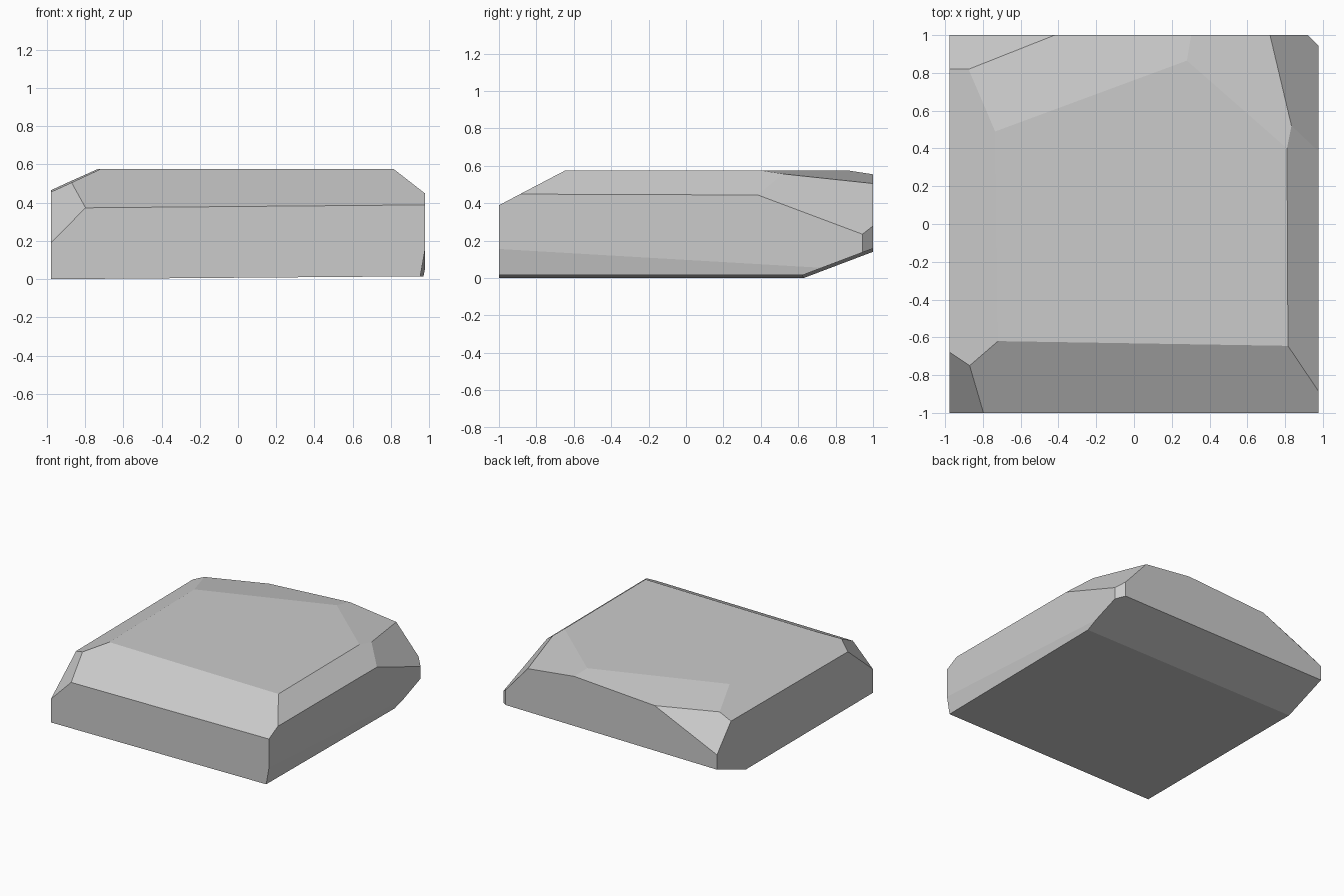
import bpy, bmesh
from mathutils import Vector

# Start block, oversized below so the slightly tilted base is a clean cut
bm = bmesh.new()
bmesh.ops.create_cube(bm, size=2)
for v in bm.verts:
    v.co.x *= 0.978
    v.co.z = 0.575 if v.co.z > 0 else -0.1
centre = Vector((0, 0, 0.29))


def chip(a, b, c):
    """Slice the stone along the plane through three points, keep the inside."""
    a, b, c = Vector(a), Vector(b), Vector(c)
    n = (b - a).cross(c - a).normalized()
    if n.dot(centre - a) > 0:
        n = -n
    cut = bmesh.ops.bisect_plane(bm, geom=bm.verts[:] + bm.edges[:] + bm.faces[:],
                                 dist=1e-5, plane_co=a, plane_no=n, clear_outer=True)
    bmesh.ops.holes_fill(bm, edges=[e for e in bm.edges if e.is_boundary], sides=0)


# Tilted base and the chamfers under the back and right sides
chip((-0.98, -1, 0), (-0.98, 1, 0), (0.95, 0, 0.015))
chip((-0.98, 0.63, 0), (0.975, 0.63, 0.018), (-0.98, 1, 0.14))
chip((0.978, -1, 0.155), (0.978, 0.63, 0.06), (0.953, -1, 0.015))
# Front, right and left top chamfers
chip((-0.72, -0.62, 0.575), (0.81, -0.645, 0.575), (0, -1, 0.38))
chip((0.815, -0.645, 0.575), (0.81, 0.4, 0.575), (0.978, 0, 0.445))
chip((-0.72, -0.62, 0.575), (-0.735, 0.49, 0.575), (-0.978, 0, 0.46))
# Two shallow facets at the back of the top
chip((-0.735, 0.49, 0.575), (0.28, 0.865, 0.575), (0.3, 1, 0.554))
chip((0.28, 0.865, 0.575), (0.81, 0.4, 0.575), (0.72, 1, 0.505))
# Corner chips: front left, back left, back right, back right upright
chip((-0.865, -0.75, 0.51), (-0.79, -1, 0.38), (-0.98, -0.67, 0.46))
chip((-0.42, 1, 0.51), (-0.89, 0.82, 0.505), (-0.978, 1, 0.26))
chip((0.72, 1, 0.505), (0.978, 0.38, 0.445), (0.978, 0.94, 0.235))
chip((0.92, 1, 0), (0.978, 0.943, 0), (0.92, 1, 0.3))

bmesh.ops.recalc_face_normals(bm, faces=bm.faces[:])
mesh = bpy.data.meshes.new("stone_block")
bm.to_mesh(mesh)
bm.free()
bpy.context.collection.objects.link(bpy.data.objects.new("stone_block", mesh))
